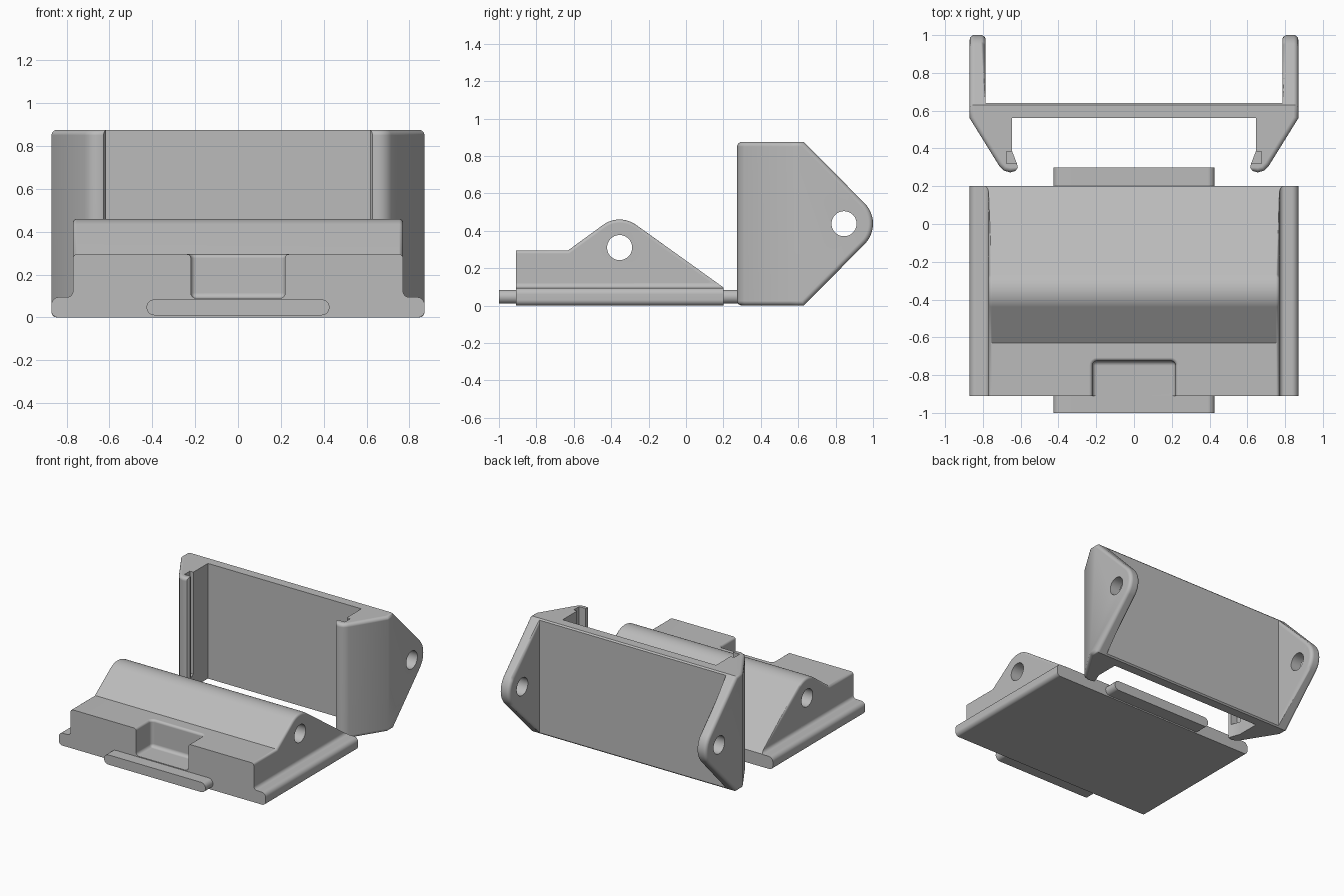
import bpy, bmesh
from math import radians, cos, sin

cube = bpy.data.objects.get("Cube")
if cube:
    bpy.data.objects.remove(cube, do_unlink=True)

grey = bpy.data.materials.new("plain grey")
grey.use_nodes = True
grey.diffuse_color = (0.5, 0.5, 0.5, 1)
grey.node_tree.nodes["Principled BSDF"].inputs["Base Color"].default_value = (0.5, 0.5, 0.5, 1)


def prism(name, points, axis, low, high):
    """Extrude a closed outline along an axis."""
    place = {"x": lambda p, h: (h, p[0], p[1]),
             "y": lambda p, h: (p[0], h, p[1]),
             "z": lambda p, h: (p[0], p[1], h)}[axis]
    bm = bmesh.new()
    rings = [[bm.verts.new(place(p, h)) for p in points] for h in (low, high)]
    for ring in rings:
        bm.faces.new(ring)
    n = len(points)
    for i in range(n):
        j = (i + 1) % n
        bm.faces.new((rings[0][i], rings[0][j], rings[1][j], rings[1][i]))
    bmesh.ops.recalc_face_normals(bm, faces=bm.faces)
    mesh = bpy.data.meshes.new(name)
    bm.to_mesh(mesh)
    bm.free()
    mesh.materials.append(grey)
    obj = bpy.data.objects.new(name, mesh)
    bpy.context.collection.objects.link(obj)
    return obj


def arc(cx, cy, r, start, end, n=6):
    angles = [radians(start + (end - start) * i / n) for i in range(n + 1)]
    return [(cx + r * cos(a), cy + r * sin(a)) for a in angles]


def rect(a, b, c, d):
    return [(a, c), (b, c), (b, d), (a, d)]


def mirrored(half):
    return half + [(-x, y) for x, y in reversed(half)]


def combine(obj, tool, operation):
    """Apply a boolean and discard the tool."""
    mod = obj.modifiers.new("cut", "BOOLEAN")
    mod.object, mod.operation, mod.solver = tool, operation, "EXACT"
    bpy.context.view_layer.objects.active = obj
    bpy.ops.object.modifier_apply(modifier=mod.name)
    bpy.data.objects.remove(tool, do_unlink=True)


def round_edges(obj, rule, radius):
    bm = bmesh.new()
    bm.from_mesh(obj.data)
    bmesh.ops.remove_doubles(bm, verts=bm.verts, dist=0.0005)
    bmesh.ops.dissolve_limit(bm, angle_limit=0.01, verts=bm.verts, edges=bm.edges)
    bm.normal_update()
    edges = [e for e in bm.edges if len(e.link_faces) == 2 and e.is_convex and rule(e)]
    bmesh.ops.bevel(bm, geom=edges, offset=radius, segments=4, profile=0.5,
                    affect="EDGES", clamp_overlap=False)
    bm.to_mesh(obj.data)
    bm.free()


def finish(obj):
    bpy.ops.object.select_all(action="DESELECT")
    obj.select_set(True)
    bpy.context.view_layer.objects.active = obj
    bpy.ops.object.shade_smooth_by_angle(angle=radians(32))
    mod = obj.modifiers.new("clean_shading", "WEIGHTED_NORMAL")
    mod.keep_sharp = True


# Base: front section crossed with side section
front_section = mirrored(arc(0.84, 0.03, 0.03, -90, 0) + arc(0.835, 0.06, 0.035, 0, 90)
                         + arc(0.797, 0.122, 0.027, -90, -180) + [(0.77, 0.6)])
side_section = ([(-0.91, -0.1), (-0.91, 0.295), (-0.63, 0.295)]
                + arc(-0.355, 0.31, 0.15, 124, 54, 10)
                + [(0.2, 0.097), (0.2, -0.1)])
base = prism("base_block", front_section, "y", -1.2, 0.5)
combine(base, prism("side_tool", side_section, "x", -1, 1), "INTERSECT")

# Front notch with rounded corners
notch = prism("notch_tool", rect(-0.22, 0.22, -1.2, -0.725), "z", 0.09, 0.6)
round_edges(notch, lambda e: True, 0.025)
combine(base, notch, "DIFFERENCE")


def base_rim(e):
    mid = (e.verts[0].co + e.verts[1].co) / 2
    up = [f for f in e.link_faces if f.normal.z > 0.2]
    side = [f for f in e.link_faces if abs(f.normal.z) < 0.05]
    if not (len(up) == 1 and len(side) == 1):
        return False
    block_side = abs(abs(mid.x) - 0.77) < 0.002 and mid.z > 0.13
    notch_rim = abs(mid.x) < 0.23 and -0.905 < mid.y < -0.7 and mid.z > 0.28
    return block_side or notch_rim


round_edges(base, base_rim, 0.018)
combine(base, prism("pin_tool", arc(-0.355, 0.31, 0.067, 0, 354, 59), "x", -1, 1), "DIFFERENCE")
finish(base)

# Tabs at the front and back of the base
tab_outline = mirrored(arc(0.39, 0.047, 0.037, -90, 90, 10))
for name, low, high in (("front_tab", -1, -0.905), ("back_tab", 0.195, 0.3)):
    finish(prism(name, tab_outline, "y", low, high))

# Clip: plan outline crossed with the ear outline
plan = mirrored([(0.645, 0.56), (0.645, 0.385), (0.62, 0.32), (0.615, 0.3), (0.627, 0.281),
                 (0.655, 0.273), (0.69, 0.283), (0.715, 0.31), (0.87, 0.56),
                 (0.87, 1.1), (0.785, 1.1), (0.785, 0.64)])
ear_outline = ([(0.1, -0.1), (0.531, -0.1)] + arc(0.845, 0.4375, 0.155, -45, 45, 12)
               + [(0.531, 0.975), (0.1, 0.975)])
clip = prism("clip_frame", plan, "z", 0, 0.875)
combine(clip, prism("ear_tool", ear_outline, "x", -1, 1), "INTERSECT")


def clip_rim(e):
    def wall(f):
        c, n = f.calc_center_median(), f.normal
        s = 1 if c.x > 0 else -1
        ear_inside = abs(abs(c.x) - 0.785) < 0.002 and abs(n.x) > 0.9
        return abs(c.x) > 0.63 and (n.x * s > 0.3 or ear_inside or (n.y < -0.4 and c.y < 0.3))

    def rim(f):
        return abs(f.normal.x) < 0.05 and (abs(f.normal.z) > 0.9 or f.normal.y > 0.1)

    a, b = e.link_faces
    return (wall(a) and rim(b)) or (wall(b) and rim(a))


round_edges(clip, clip_rim, 0.025)

# Pin hole through both ears, and a groove behind each hook
combine(clip, prism("pin_tool", arc(0.845, 0.4375, 0.067, 0, 354, 59), "x", -1, 1), "DIFFERENCE")
for s in (-1, 1):
    groove = prism("groove_tool", rect(s * 0.6, s * 0.675, 0.32, 0.385), "z", 0.1, 1)
    combine(clip, groove, "DIFFERENCE")
finish(clip)
